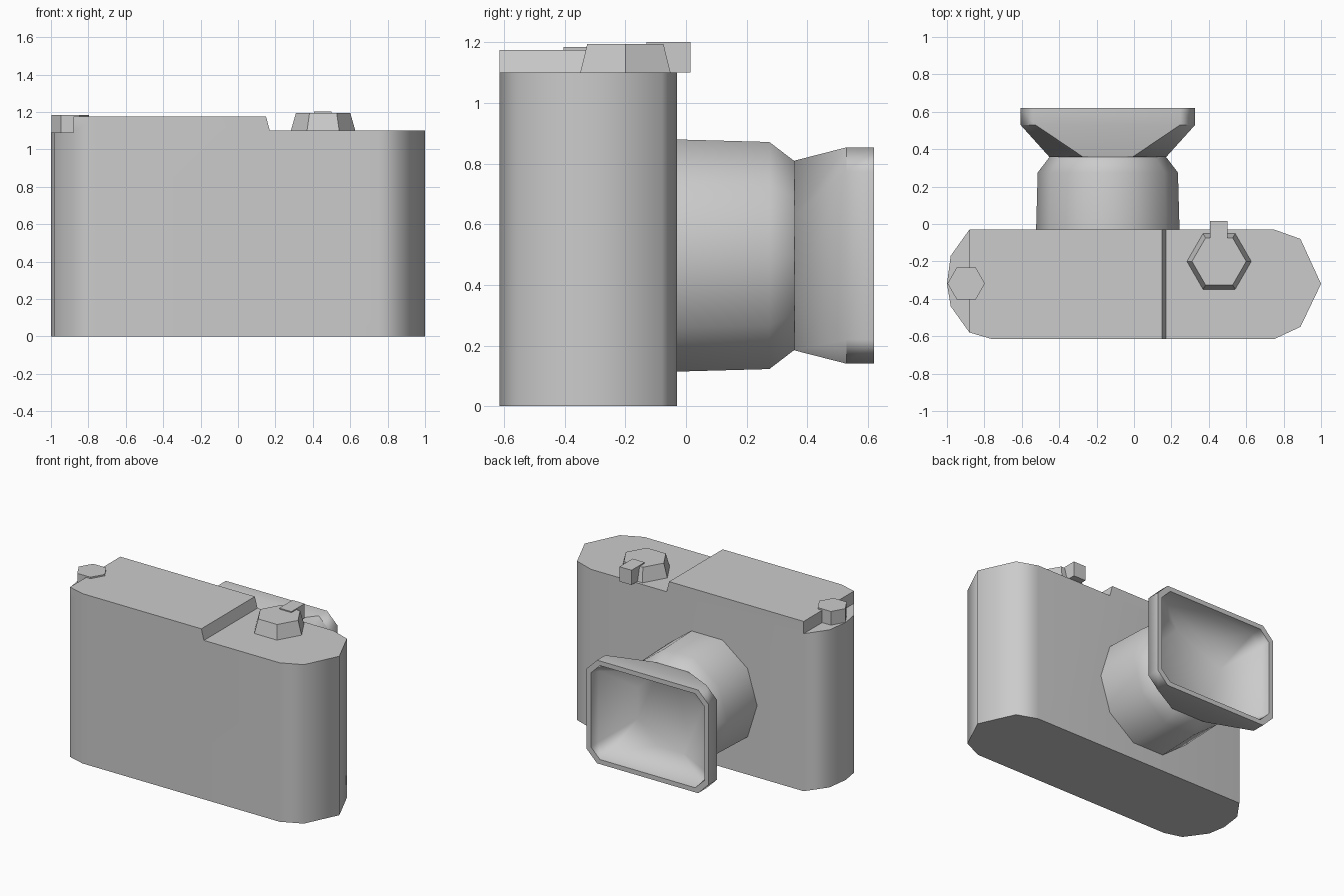
import bpy
import bmesh
from math import cos, sin, tau, radians
from mathutils import Vector

cube = bpy.data.objects.get("Cube")
if cube:
    bpy.data.objects.remove(cube, do_unlink=True)

grey = bpy.data.materials.new("light_grey")
grey.use_nodes = True
grey.diffuse_color = (0.6, 0.6, 0.6, 1)
grey.node_tree.nodes["Principled BSDF"].inputs["Base Color"].default_value = (0.6, 0.6, 0.6, 1)


def loft(name, rings):
    """Closed solid through a list of matching point rings."""
    bm = bmesh.new()
    rows = [[bm.verts.new(p) for p in ring] for ring in rings]
    n = len(rows[0])
    for a, b in zip(rows, rows[1:]):
        for i in range(n):
            j = (i + 1) % n
            bm.faces.new((a[i], a[j], b[j], b[i]))
    bm.faces.new(rows[0])
    bm.faces.new(rows[-1])
    bmesh.ops.recalc_face_normals(bm, faces=bm.faces)
    mesh = bpy.data.meshes.new(name)
    bm.to_mesh(mesh)
    bm.free()
    mesh.materials.append(grey)
    obj = bpy.data.objects.new(name, mesh)
    bpy.context.collection.objects.link(obj)
    return obj


def activate(obj):
    bpy.ops.object.select_all(action='DESELECT')
    obj.select_set(True)
    bpy.context.view_layer.objects.active = obj


def smooth(obj, angle):
    activate(obj)
    bpy.ops.object.shade_smooth_by_angle(angle=radians(angle))
    weighted = obj.modifiers.new("weighted_normals", 'WEIGHTED_NORMAL')
    weighted.keep_sharp = True


def hexagon(x, y, z, r):
    return [Vector((x + r * cos(tau * i / 6), y + r * sin(tau * i / 6), z)) for i in range(6)]


# Body: rounded plan, trimmed by the stepped top profile
plan = [(1, -.32), (.89, -.08), (.75, -.03), (-.88, -.03), (-.98, -.17), (-1, -.32),
        (-.98, -.44), (-.88, -.58), (-.76, -.615), (.75, -.615), (.89, -.55)]
body = loft("camera_body", [[(x, y, z) for x, y in plan] for z in (0, 1.5)])
profile = [(-1.2, -.2), (1.2, -.2), (1.2, 1.1), (.17, 1.1), (.15, 1.175),
           (-.88, 1.175), (-.88, 1.09), (-1.2, 1.09)]
trim = loft("top_trim_helper", [[(x, y, z) for x, z in profile] for y in (-1, 1)])
trim.hide_render = True
cut = body.modifiers.new("trim", 'BOOLEAN')
cut.operation = 'INTERSECT'
cut.solver = 'EXACT'
cut.object = trim
activate(body)
bpy.ops.object.modifier_apply(modifier=cut.name)
bpy.data.objects.remove(trim, do_unlink=True)
smooth(body, 60)

# Shutter button and winding knob
loft("shutter_button", [hexagon(-.897, -.318, z, .1) for z in (1.08, 1.185)])
loft("winding_knob", [hexagon(.455, -.2, 1.09, .175), hexagon(.455, -.2, 1.195, .145)])

# Winding lever, overhanging the body
loft("winding_lever", [[(x, y, z) for x, y in ((.407, -.13), (.5, -.13), (.5, .015), (.407, .015))]
                       for z in (1.1, 1.202)])

# Lens barrel
CX, CZ = -.14, .497


def lens_ring(y, r):
    return [(CX + r * cos(tau * i / 10), y, CZ + 1.05 * r * sin(tau * i / 10)) for i in range(10)]


barrel = loft("lens_barrel", [lens_ring(-.05, .384), lens_ring(.275, .375), lens_ring(.36, .31)])
smooth(barrel, 40)


# Hollow flared hood
def hood_ring(y, a, b, c):
    corner = [(a, b - c), (a - c, b)]
    quarter = corner + [(-x, z) for x, z in reversed(corner)]
    return [(CX + x, y, CZ + z) for x, z in quarter + [(-x, -z) for x, z in quarter]]


hood = loft("lens_hood", [
    hood_ring(.358, .312, .313, .18),
    hood_ring(.53, .467, .357, .08),
    hood_ring(.62, .467, .357, .08),
    hood_ring(.62, .435, .325, .07),
    hood_ring(.55, .425, .315, .07),
    hood_ring(.368, .25, .255, .148),
])
smooth(hood, 50)
